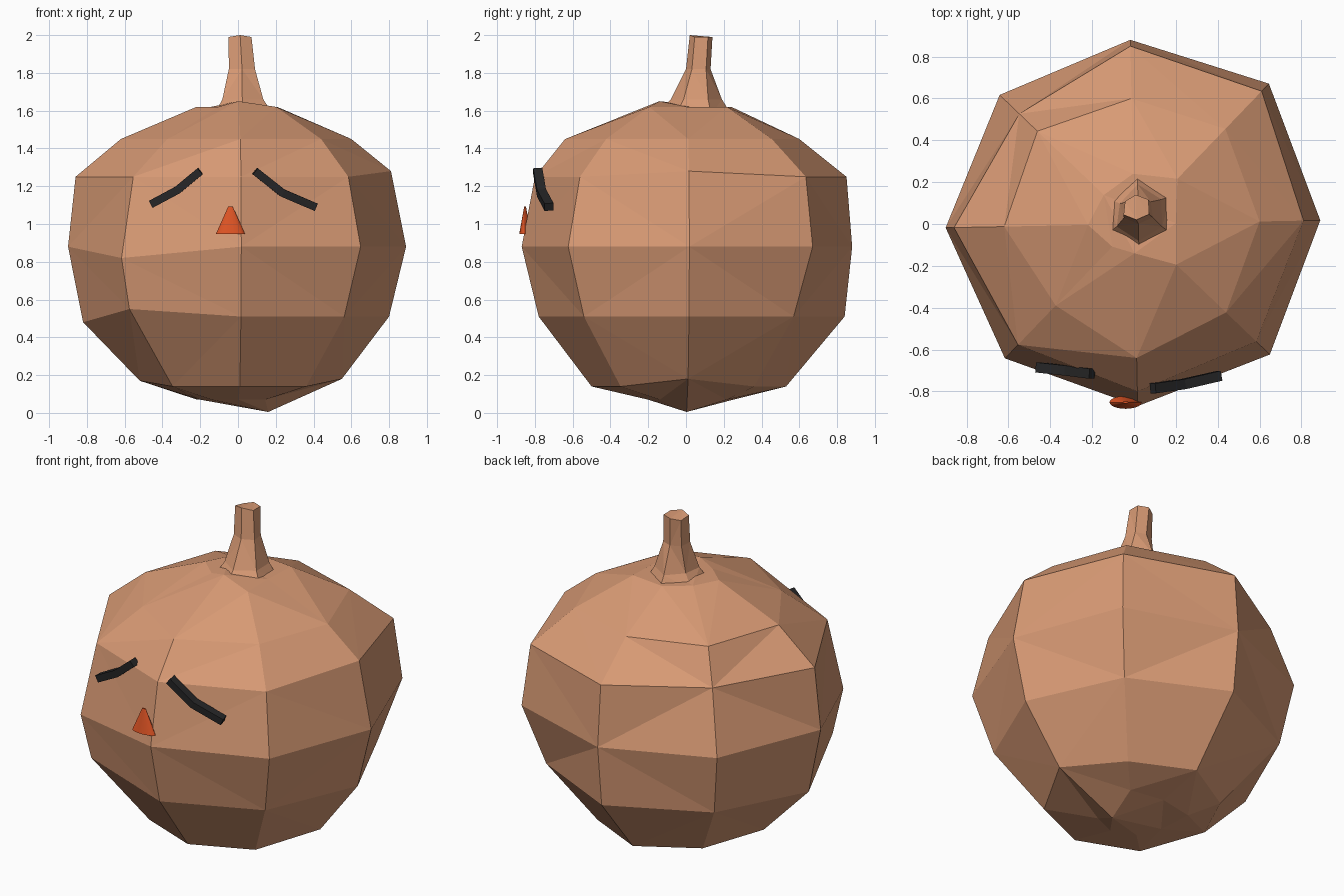
import bpy
import bmesh
from math import sin, cos, tau
from mathutils import Vector, Matrix

default_cube = bpy.data.objects.get("Cube")
if default_cube:
    bpy.data.objects.remove(default_cube, do_unlink=True)


def make_material(name, colour):
    mat = bpy.data.materials.new(name)
    mat.use_nodes = True
    mat.diffuse_color = (*colour, 1)
    mat.node_tree.nodes["Principled BSDF"].inputs["Base Color"].default_value = (*colour, 1)
    return mat


def finish(bm, name, mat, triangulate=False):
    bmesh.ops.recalc_face_normals(bm, faces=bm.faces)
    if triangulate:
        bmesh.ops.triangulate(bm, faces=bm.faces[:])
    mesh = bpy.data.meshes.new(name)
    bm.to_mesh(mesh)
    bm.free()
    obj = bpy.data.objects.new(name, mesh)
    obj.data.materials.append(mat)
    bpy.context.collection.objects.link(obj)
    return obj


def loft(name, rings, mat):
    """Join rings of points with quads and close both ends."""
    bm = bmesh.new()
    loops = [[bm.verts.new(p) for p in ring] for ring in rings]
    for low, high in zip(loops, loops[1:]):
        for i in range(len(low)):
            j = (i + 1) % len(low)
            bm.faces.new((low[i], low[j], high[j], high[i]))
    bm.faces.new(loops[0])
    bm.faces.new(loops[-1])
    return finish(bm, name, mat, triangulate=True)


def uneven_ring(z, radii, lifts=None, centre=(0, 0)):
    """Ring of points from the front towards +x, with a radius for each corner."""
    lifts = lifts or {}
    points = []
    for i, r in enumerate(radii):
        a = tau * i / len(radii) + 0.02
        points.append((centre[0] + r * sin(a), centre[1] - r * cos(a), z + lifts.get(i, 0)))
    return points


skin = make_material("tan skin", (0.69, 0.325, 0.177))
black = make_material("soft black", (0.02, 0.02, 0.021))
orange = make_material("orange", (0.75, 0.09, 0.018))

# Lumpy eight-sided body, from the bottom up
loft("bulb_body", [
    uneven_ring(0.07, (.2, .2, .16, .3, .25, .3, .2, .2), {2: -.065}),
    uneven_ring(0.14, (.5, .5, .55, .5, .53, .48, .52, .5), {2: .04, 6: .03}),
    uneven_ring(0.51, (.78, .78, .80, .79, .84, .81, .82, .83), {6: -.03, 7: .04}),
    uneven_ring(0.88, (.87, .90, .89, .93, .88, .89, .90, .89), {7: -.06}),
    uneven_ring(1.25, (.80, .81, .81, .88, .85, .76, .86, .80), {2: .03}),
    uneven_ring(1.45, (.64, .61, .60, .63, .60, .64, .62, .54)),
    uneven_ring(1.62, (.14, .28, .20, .30, .24, .20, .22, .15), {0: .03}),
], skin)

# Crooked six-sided stem with a flared root
loft("stem", [
    uneven_ring(1.58, (.20, .19, .18, .20, .16, .17), centre=(.02, .04)),
    uneven_ring(1.66, (.13, .13, .13, .14, .10, .12), centre=(.02, .05)),
    uneven_ring(1.82, (.07, .08, .07, .06, .07, .08), centre=(.02, .07)),
    uneven_ring(1.99, (.06, .07, .07, .06, .06, .07), {0: .01, 4: -.01}, centre=(.01, .08)),
], skin)


# Eyebrows: bent square bars lying against the face
def eyebrow(name, path):
    path = [Vector(p) for p in path]
    rings = []
    for i, p in enumerate(path):
        along = (path[min(i + 1, len(path) - 1)] - path[max(i - 1, 0)]).normalized()
        across = along.cross(Vector((0, 1, 0))).normalized() * 0.021
        out = across.cross(along).normalized() * 0.024
        rings.append([p + across + out, p - across + out, p - across - out, p + across - out])
    loft(name, rings, black)


eyebrow("left_eyebrow", [(.09, -.785, 1.28), (.235, -.765, 1.165), (.41, -.725, 1.09)])
eyebrow("right_eyebrow", [(-.46, -.685, 1.105), (-.32, -.70, 1.18), (-.20, -.715, 1.28)])

# Nose: flattened cone with a blunt tip
nose_bm = bmesh.new()
bmesh.ops.create_cone(nose_bm, cap_ends=True, segments=20, radius1=0.077, radius2=0.012, depth=0.145,
                      matrix=Matrix.Translation((-.04, -.852, 1.02)) @ Matrix.Diagonal((1, 0.4, 1, 1)))
nose = finish(nose_bm, "nose", orange)
bpy.ops.object.select_all(action='DESELECT')
nose.select_set(True)
bpy.context.view_layer.objects.active = nose
bpy.ops.object.shade_smooth_by_angle()
